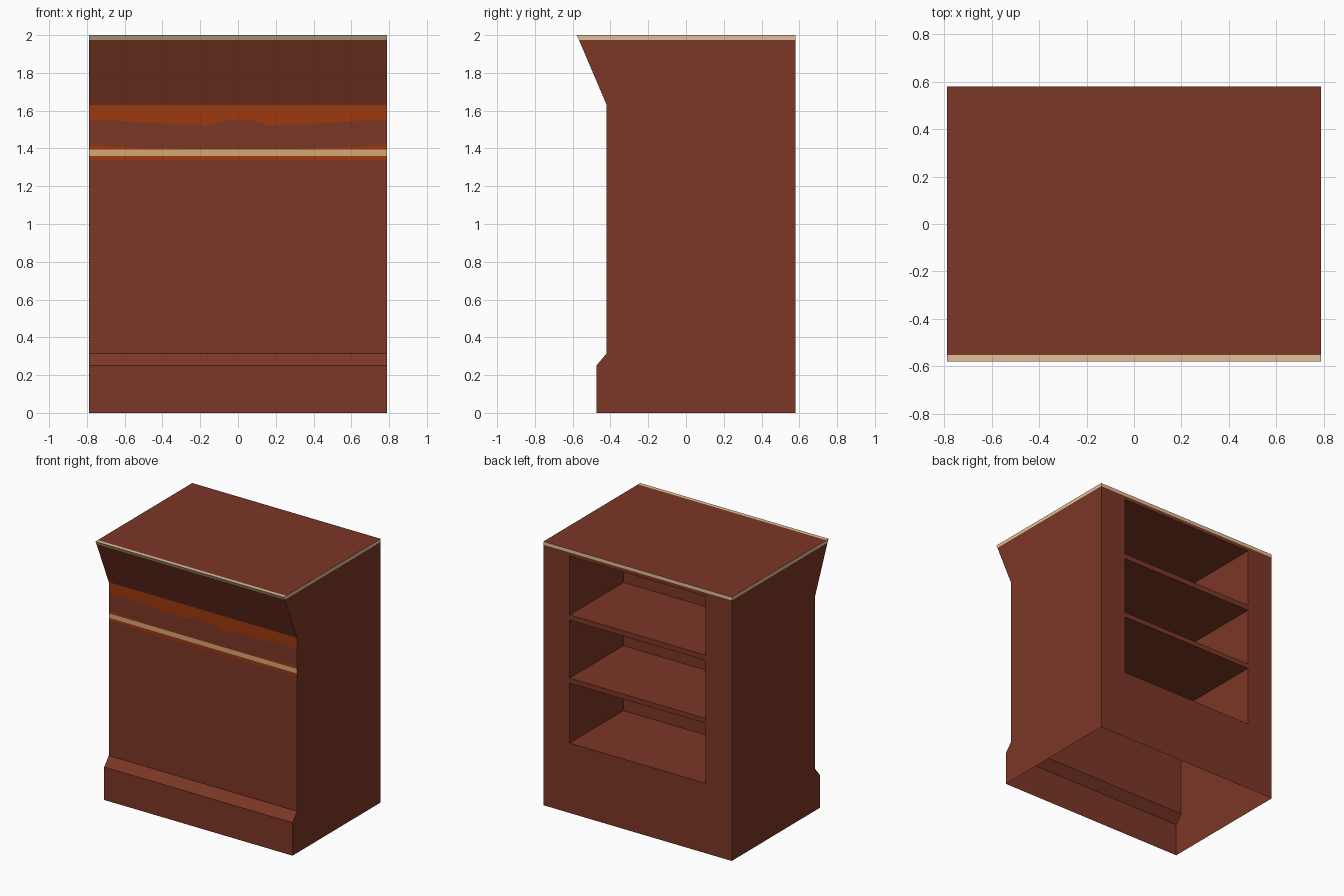
import bpy, bmesh
from mathutils import Vector

if "Cube" in bpy.data.objects:
    bpy.data.objects.remove(bpy.data.objects["Cube"])

def mat(name, rgb):
    m = bpy.data.materials.new(name)
    m.diffuse_color = (*[(c / 255 / 12.92) if c < 11 else ((c / 255 + 0.055) / 1.055) ** 2.4 for c in rgb], 1)
    m.use_nodes = True
    m.node_tree.nodes["Principled BSDF"].inputs["Base Color"].default_value = m.diffuse_color
    return m

MATS = [mat("red_brown", (124, 55, 38)), mat("burnt_orange", (158, 56, 14)),
        mat("pale_cream", (222, 192, 152)), mat("tan_stripe", (214, 168, 116))]
BROWN, ORANGE, CREAM, TAN = range(4)

W = 0.79                      # half width
BACK, TOP, TRIM = 0.58, 2.0, 1.975
WALL = -0.42                  # front wall plane
LIP = -0.567                  # front slope at the trim's lower edge

class Part:
    """Collects flat faces, each turned to face a wanted direction."""
    def __init__(self, name):
        self.name, self.bm = name, bmesh.new()

    def face(self, pts, out, m=BROWN):
        f = self.bm.faces.new([self.bm.verts.new(p) for p in pts])
        f.normal_update()
        if f.normal.dot(Vector(out)) < 0:
            f.normal_flip()
        f.material_index = m

    def finish(self):
        bmesh.ops.remove_doubles(self.bm, verts=self.bm.verts, dist=1e-5)
        me = bpy.data.meshes.new(self.name)
        self.bm.to_mesh(me)
        self.bm.free()
        for m in MATS:
            me.materials.append(m)
        bpy.context.collection.objects.link(bpy.data.objects.new(self.name, me))

def across(part, a, b, out, m=BROWN):
    """Full-width quad between two (y, z) points."""
    part.face([(-W, *a), (W, *a), (W, *b), (-W, *b)], out, m)

# Side panels with cream edge trim
sides = Part("side_panels")
profile = [(-0.475, 0), (-0.475, 0.25), (WALL, 0.315), (WALL, 1.63), (LIP, TRIM), (BACK, TRIM), (BACK, 0)]
trim = [(LIP, TRIM), (-0.58, TOP), (BACK, TOP), (BACK, TRIM)]
for s in (-1, 1):
    sides.face([(s * W, *p) for p in profile], (s, 0, 0))
    sides.face([(s * W, *p) for p in trim], (s, 0, 0), CREAM)
sides.finish()

# Counter top with cream front edge
top = Part("counter_top")
across(top, (-0.58, TOP), (-0.552, TOP), (0, 0, 1), CREAM)
across(top, (-0.552, TOP), (BACK, TOP), (0, 0, 1))
across(top, (LIP, TRIM), (-0.58, TOP), (0, -1, 0), CREAM)
across(top, (BACK, TRIM), (BACK, TOP), (0, 1, 0), CREAM)
top.finish()

# Plinth, front wall and sloping overhang
front = Part("front_panel")
across(front, (-0.475, 0), (-0.475, 0.25), (0, -1, 0))
across(front, (-0.475, 0.25), (WALL, 0.315), (0, -1, 0))
across(front, (WALL, 0.315), (WALL, 1.335), (0, -1, 0))
across(front, (WALL, 1.63), (LIP, TRIM), (0, -1, 0))
front.finish()

# Painted bands on the front: orange, tan, orange, brown wave, orange
bands = Part("front_bands")
wave = [(-W, 1.418, 1.547), (-0.63, 1.41, 1.547), (-0.52, 1.401, 1.537), (-0.38, 1.4, 1.533),
        (-0.23, 1.397, 1.533), (-0.18, 1.397, 1.517), (-0.09, 1.397, 1.547), (0.08, 1.397, 1.547),
        (0.18, 1.397, 1.517), (0.25, 1.397, 1.533), (0.4, 1.4, 1.533), (0.5, 1.403, 1.537),
        (0.63, 1.41, 1.547), (W, 1.418, 1.547)]
across(bands, (WALL, 1.335), (WALL, 1.36), (0, -1, 0), ORANGE)
across(bands, (WALL, 1.36), (WALL, 1.394), (0, -1, 0), TAN)
for (x0, *z0), (x1, *z1) in zip(wave, wave[1:]):
    left, right = [1.394, *z0, 1.63], [1.394, *z1, 1.63]
    for i, m in enumerate((ORANGE, BROWN, ORANGE)):
        bands.face([(x0, WALL, left[i]), (x1, WALL, right[i]),
                    (x1, WALL, right[i + 1]), (x0, WALL, left[i + 1])], (0, -1, 0), m)
bands.finish()

# Back panel around three openings
HX, DEEP = 0.57, -0.065
OPENINGS = [(0.53, 0.985), (1.022, 1.462), (1.502, 1.948)]
back = Part("back_panel")
def back_rect(x0, x1, z0, z1):
    back.face([(x0, BACK, z0), (x1, BACK, z0), (x1, BACK, z1), (x0, BACK, z1)], (0, 1, 0))
back_rect(-W, -HX, 0, TRIM)
back_rect(HX, W, 0, TRIM)
edges = [0] + [z for o in OPENINGS for z in o] + [TRIM]
for z0, z1 in zip(edges[::2], edges[1::2]):
    back_rect(-HX, HX, z0, z1)
back.finish()

# Recessed shelf compartments
shelves = Part("shelf_compartments")
for z0, z1 in OPENINGS:
    for z, d in ((z0, 1), (z1, -1)):
        shelves.face([(-HX, DEEP, z), (HX, DEEP, z), (HX, BACK, z), (-HX, BACK, z)], (0, 0, d))
    for s in (-1, 1):
        shelves.face([(s * HX, DEEP, z0), (s * HX, BACK, z0), (s * HX, BACK, z1), (s * HX, DEEP, z1)], (-s, 0, 0))
    shelves.face([(-HX, DEEP, z0), (HX, DEEP, z0), (HX, DEEP, z1), (-HX, DEEP, z1)], (0, 1, 0))
shelves.finish()
